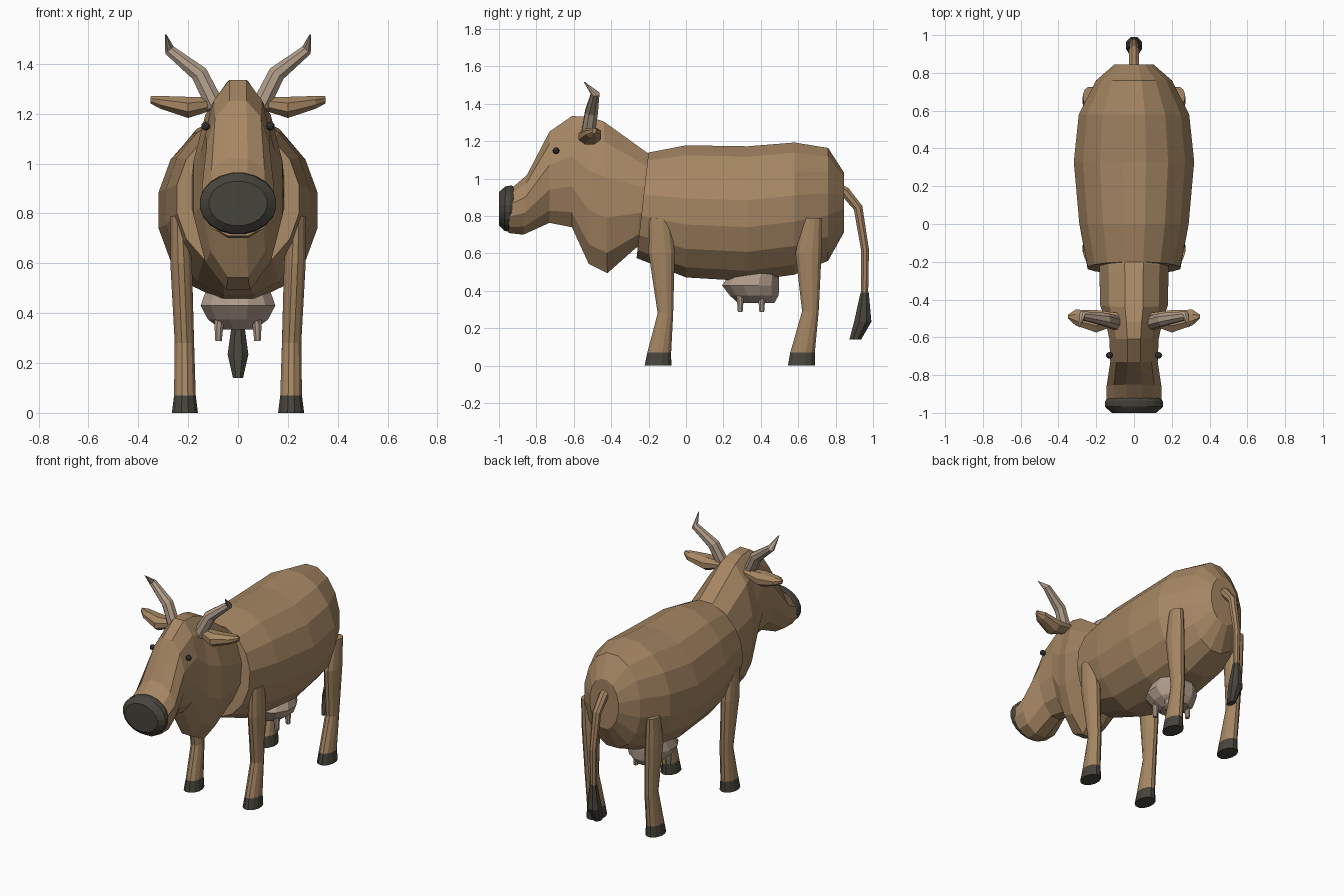
import bpy, bmesh, math
from mathutils import Vector as V


def material(name, rgb):
    m = bpy.data.materials.new(name)
    m.diffuse_color = (*rgb, 1)
    return m


HIDE = material("brown hide", (0.38, 0.24, 0.125))
DARK = material("dark hoof", (0.062, 0.058, 0.044))
HORN = material("pale horn", (0.43, 0.33, 0.245))
SKIN = material("udder skin", (0.43, 0.33, 0.26))
EYE = material("black eye", (0.03, 0.03, 0.03))


def loft(name, rings, n, mat, tip=None):
    """Skin elliptical rings given as (centre, half axis u, half axis v).
    tip = (material, first band) recolours the end of the loft."""
    bm = bmesh.new()
    loops = []
    for c, u, v in rings:
        angles = [2 * math.pi * (i + 0.5) / n for i in range(n)]
        loops.append([bm.verts.new(V(c) + V(u) * math.cos(a) + V(v) * math.sin(a))
                      for a in angles])
    for k in range(len(loops) - 1):
        a, b = loops[k], loops[k + 1]
        for i in range(n):
            j = (i + 1) % n
            f = bm.faces.new((a[i], a[j], b[j], b[i]))
            f.material_index = int(tip is not None and k >= tip[1])
    bm.faces.new(loops[0])
    bm.faces.new(loops[-1]).material_index = int(tip is not None)
    bmesh.ops.recalc_face_normals(bm, faces=bm.faces)
    me = bpy.data.meshes.new(name)
    bm.to_mesh(me)
    bm.free()
    me.materials.append(mat)
    if tip:
        me.materials.append(tip[0])
    ob = bpy.data.objects.new(name, me)
    bpy.context.collection.objects.link(ob)
    return ob


def upright(sections):
    """Rings from (top y, top z, bottom y, bottom z, half width)."""
    out = []
    for ty, tz, by, bz, w in sections:
        top, bot = V((0, ty, tz)), V((0, by, bz))
        out.append(((top + bot) / 2, (w, 0, 0), (top - bot) / 2))
    return out


def level(sections):
    """Horizontal rings from (x, y, z, half x, half y)."""
    return [((x, y, z), (a, 0, 0), (0, b, 0)) for x, y, z, a, b in sections]


def mirrored(ob):
    """Mirror a part across the middle plane."""
    m = ob.modifiers.new("mirror", 'MIRROR')
    m.use_axis[0] = True
    return ob


# Barrel body
loft("body", upright([
    (-0.20, 1.145, -0.265, 0.57, 0.25),
    (0.00, 1.185, 0.00, 0.465, 0.295),
    (0.33, 1.18, 0.33, 0.445, 0.325),
    (0.58, 1.20, 0.58, 0.48, 0.298),
    (0.76, 1.17, 0.76, 0.555, 0.205),
    (0.845, 1.035, 0.845, 0.71, 0.105)]), 16, HIDE)

# Neck, brisket and head in one loft
loft("neck_and_head", upright([
    (-0.12, 1.10, -0.18, 0.66, 0.18),
    (-0.21, 1.15, -0.27, 0.62, 0.19),
    (-0.44, 1.32, -0.42, 0.48, 0.185),
    (-0.52, 1.345, -0.52, 0.53, 0.155),
    (-0.61, 1.345, -0.61, 0.73, 0.135),
    (-0.73, 1.26, -0.73, 0.755, 0.13),
    (-0.85, 1.025, -0.87, 0.695, 0.15),
    (-0.93, 0.955, -0.95, 0.705, 0.15)]), 12, HIDE)

# Muzzle pad
loft("muzzle", upright([
    (-0.91, 0.955, -0.93, 0.725, 0.142),
    (-0.935, 0.965, -0.95, 0.715, 0.155),
    (-0.965, 0.96, -0.972, 0.72, 0.155),
    (-1.0, 0.93, -1.0, 0.75, 0.118)]), 20, DARK)

# Legs with dark hooves
for name, sections in (
    ("front_leg", [(0.235, -0.14, 0.79, 0.036, 0.06),
                   (0.228, -0.13, 0.60, 0.045, 0.072),
                   (0.215, -0.11, 0.28, 0.040, 0.043),
                   (0.213, -0.143, 0.07, 0.045, 0.066),
                   (0.213, -0.15, 0.0, 0.054, 0.074)]),
    ("back_leg", [(0.235, 0.675, 0.79, 0.036, 0.052),
                  (0.228, 0.655, 0.60, 0.045, 0.072),
                  (0.215, 0.665, 0.29, 0.040, 0.046),
                  (0.213, 0.623, 0.07, 0.045, 0.068),
                  (0.213, 0.617, 0.0, 0.054, 0.075)])):
    mirrored(loft(name, level(sections), 12, HIDE, (DARK, 3)))

# Ears, reaching out sideways
mirrored(loft("ear", [((x, y, z), (0, a, 0), (0, 0, b)) for x, y, z, a, b in (
    (0.07, -0.50, 1.245, 0.03, 0.022),
    (0.20, -0.515, 1.225, 0.064, 0.046),
    (0.31, -0.495, 1.245, 0.045, 0.028),
    (0.35, -0.49, 1.255, 0.010, 0.016))], 8, HIDE))

# Horns, curving out and up
mirrored(loft("horn", [((x, y, z), (r * s, 0, -r * c), (0, r, 0)) for x, y, z, r, s, c in (
    (0.09, -0.525, 1.23, 0.040, 0.90, 0.42),
    (0.155, -0.505, 1.36, 0.037, 0.80, 0.60),
    (0.275, -0.485, 1.455, 0.024, 0.75, 0.65),
    (0.290, -0.545, 1.518, 0.003, 1.00, 0.0))], 8, HORN))

# Eyes
bm = bmesh.new()
bmesh.ops.create_icosphere(bm, subdivisions=2, radius=0.018)
bmesh.ops.translate(bm, verts=bm.verts, vec=(0.13, -0.695, 1.15))
mesh = bpy.data.meshes.new("eye")
bm.to_mesh(mesh)
bm.free()
mesh.materials.append(EYE)
eye = bpy.data.objects.new("eye", mesh)
bpy.context.collection.objects.link(eye)
mirrored(eye)

# Tail and tuft
loft("tail", [((0, y, z), (r, 0, 0), (0, r * s, r * c)) for y, z, r, s, c in (
    (0.81, 0.945, 0.030, 0.5, 0.87),
    (0.85, 0.93, 0.030, 0.6, 0.8),
    (0.92, 0.845, 0.027, 0.9, 0.4),
    (0.957, 0.62, 0.023, 1, 0.05),
    (0.955, 0.37, 0.020, 1, 0))], 8, HIDE)
loft("tail_tuft", level([
    (0, 0.955, 0.39, 0.022, 0.024),
    (0, 0.945, 0.235, 0.045, 0.050),
    (0, 0.905, 0.14, 0.022, 0.034)]), 8, DARK)

# Udder and teats
loft("udder", level([
    (0, 0.37, 0.50, 0.13, 0.13),
    (0, 0.345, 0.43, 0.155, 0.158),
    (0, 0.365, 0.375, 0.125, 0.135),
    (0, 0.375, 0.335, 0.07, 0.10)]), 12, SKIN)
for name, y in (("front_teat", 0.29), ("back_teat", 0.405)):
    mirrored(loft(name, level([
        (0.072, y, 0.41, 0.024, 0.024),
        (0.077, y, 0.335, 0.018, 0.018),
        (0.078, y, 0.288, 0.014, 0.014)]), 8, SKIN))
